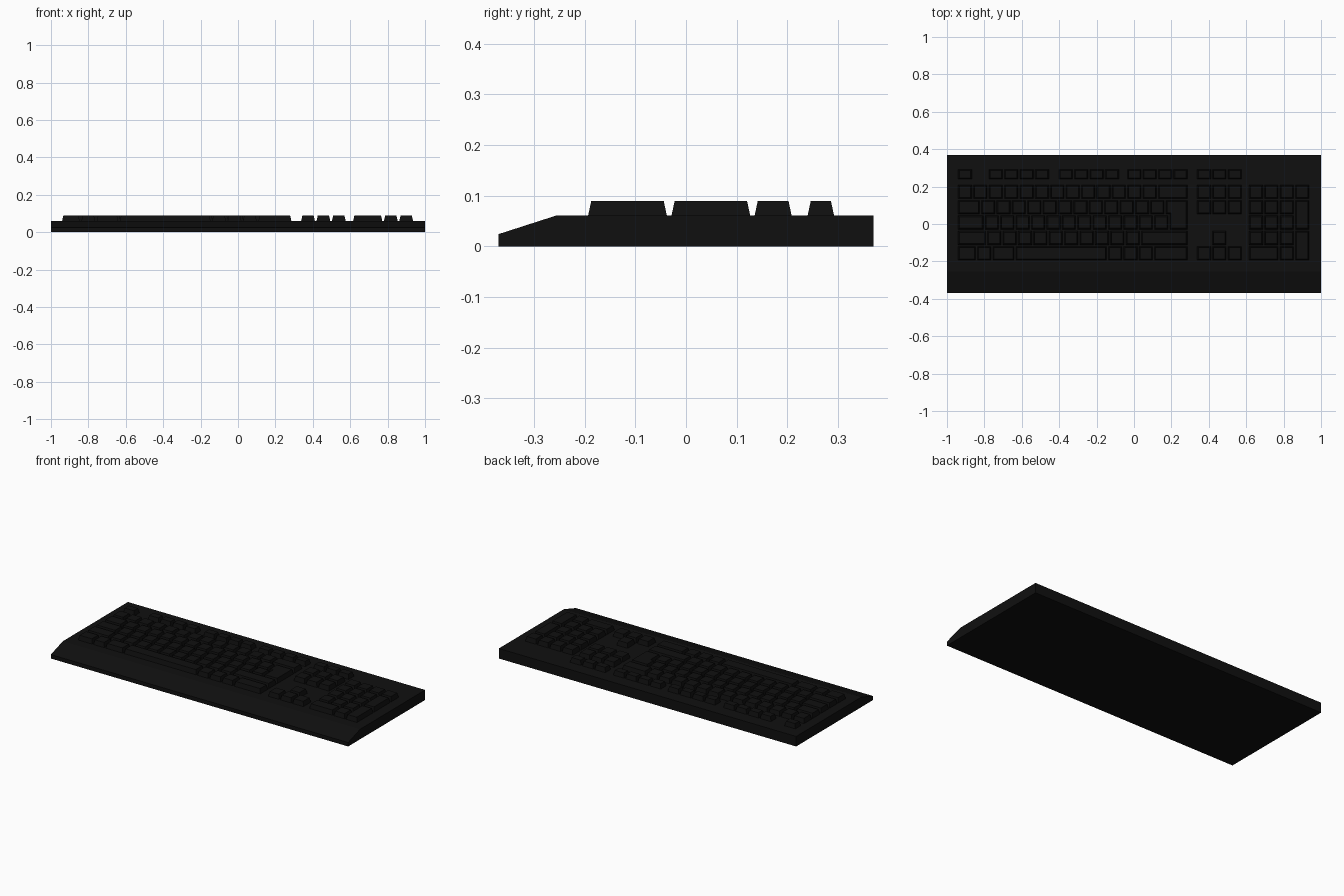
import bpy, bmesh
from mathutils import Vector

if "Cube" in bpy.data.objects:
    bpy.data.objects.remove(bpy.data.objects["Cube"])

U, GAP = 0.0823, 0.0095           # key pitch and gap between keys
DECK, KEY_TOP, TAPER = 0.061, 0.089, 0.006
ROW_Y = [-0.193, -0.111, -0.0285, 0.0535, 0.1355]   # lower edge of rows, front to back
FN_Y, FN_H = 0.24, 0.052
MAIN_X, NAV_X, PAD_X = -0.94, 0.338, 0.616

mat = bpy.data.materials.new("black_plastic")
mat.diffuse_color = (0.005, 0.005, 0.005, 1)
mat.use_nodes = True
mat.node_tree.nodes["Principled BSDF"].inputs["Base Color"].default_value = mat.diffuse_color


def finish(name, bm):
    bmesh.ops.recalc_face_normals(bm, faces=bm.faces)
    me = bpy.data.meshes.new(name)
    bm.to_mesh(me)
    bm.free()
    me.materials.append(mat)
    ob = bpy.data.objects.new(name, me)
    bpy.context.collection.objects.link(ob)
    return ob


def keycap(bm, outline):
    """Tapered cap from a right-angled, counter-clockwise outline."""
    pts = [Vector(p) for p in outline]
    n = len(pts)
    low, high = [], []
    for i, p in enumerate(pts):
        a = (p - pts[i - 1]).normalized()
        b = (pts[(i + 1) % n] - p).normalized()
        inward = Vector((-a.y - b.y, a.x + b.x)) * TAPER
        low.append(bm.verts.new((p.x, p.y, DECK)))
        high.append(bm.verts.new((p.x + inward.x, p.y + inward.y, KEY_TOP)))
    bm.faces.new(high)
    for i in range(n):
        j = (i + 1) % n
        bm.faces.new((low[i], low[j], high[j], high[i]))


def key(bm, x0, col, y, wide=1, height=U - GAP):
    x = x0 + col * U
    x2 = x + wide * U - GAP
    keycap(bm, [(x, y), (x2, y), (x2, y + height), (x, y + height)])


def row(bm, x0, y, widths, col=0, height=U - GAP):
    for w in widths:
        key(bm, x0, col, y, w, height)
        col += w


# Case: side profile with sloped wrist rest, extruded across
bm = bmesh.new()
profile = [(-0.37, 0), (0.37, 0), (0.37, DECK), (-0.255, DECK), (-0.37, 0.024)]
face = bm.faces.new([bm.verts.new((-1, y, z)) for y, z in profile])
ext = bmesh.ops.extrude_face_region(bm, geom=[face])
bmesh.ops.translate(bm, vec=(2, 0, 0),
                    verts=[v for v in ext["geom"] if isinstance(v, bmesh.types.BMVert)])
finish("case", bm)

# Function keys
bm = bmesh.new()
key(bm, MAIN_X, 0, FN_Y, 1, FN_H)
for start in (2, 6.55, 11):
    row(bm, MAIN_X, FN_Y, [1] * 4, start, FN_H)
row(bm, NAV_X, FN_Y, [1] * 3, 0, FN_H)
finish("function_keys", bm)

# Main typing block
bm = bmesh.new()
row(bm, MAIN_X, ROW_Y[4], [1] * 13 + [2])
row(bm, MAIN_X, ROW_Y[3], [1.5] + [1] * 12)
row(bm, MAIN_X, ROW_Y[2], [1.75] + [1] * 12)
row(bm, MAIN_X, ROW_Y[1], [1.9] + [1] * 10 + [3.1])
row(bm, MAIN_X, ROW_Y[0], [1.25, 1, 1.5, 6, 1, 1, 1, 2.25])
finish("typing_keys", bm)

# Stepped enter key
bm = bmesh.new()
xa, xb, xr = MAIN_X + 13.5 * U, MAIN_X + 13.75 * U, MAIN_X + 15 * U - GAP
keycap(bm, [(xb, ROW_Y[2]), (xr, ROW_Y[2]), (xr, ROW_Y[4] - GAP),
            (xa, ROW_Y[4] - GAP), (xa, ROW_Y[3]), (xb, ROW_Y[3])])
finish("enter_key", bm)

# Navigation and arrow keys
bm = bmesh.new()
for y in (ROW_Y[4], ROW_Y[3], ROW_Y[0]):
    row(bm, NAV_X, y, [1] * 3)
key(bm, NAV_X, 1, ROW_Y[1])
finish("navigation_keys", bm)

# Number pad with tall keys in the right column
bm = bmesh.new()
row(bm, PAD_X, ROW_Y[4], [1] * 4)
for y in ROW_Y[1:4]:
    row(bm, PAD_X, y, [1] * 3)
row(bm, PAD_X, ROW_Y[0], [2, 1])
for y in (ROW_Y[0], ROW_Y[2]):
    key(bm, PAD_X, 3, y, 1, 2 * U - GAP)
finish("number_pad_keys", bm)
